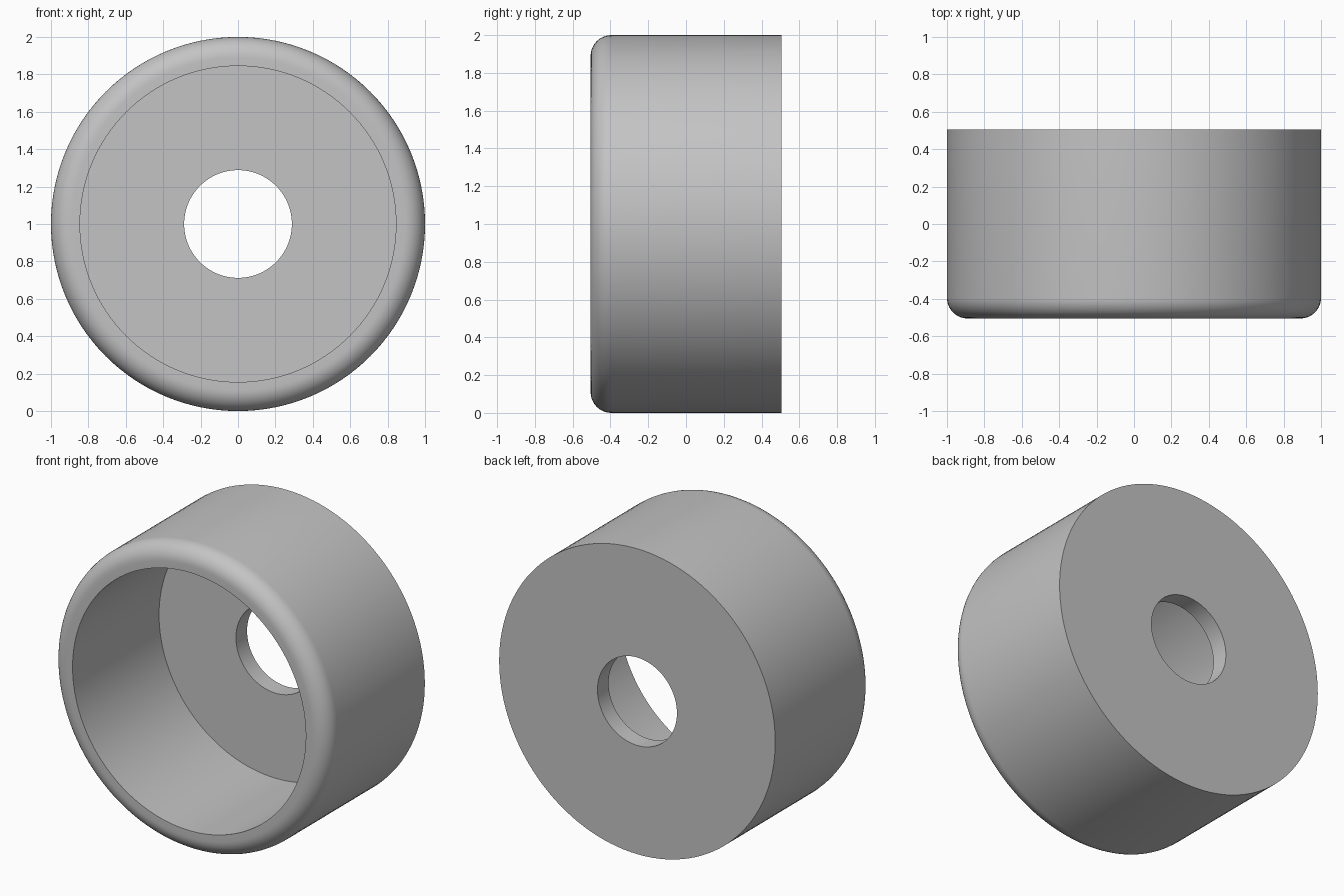
import bpy
import bmesh
import math
from mathutils import Matrix, Vector

cube = bpy.data.objects.get("Cube")
if cube:
    bpy.data.objects.remove(cube, do_unlink=True)

OUTER, INNER, HOLE = 1.0, 0.845, 0.288
HALF, FLOOR, FILLET = 0.505, 0.115, 0.11
SEGMENTS, FILLET_STEPS = 128, 10

grey = bpy.data.materials.new("plain grey")
grey.use_nodes = True
colour = (0.55, 0.55, 0.55, 1)
grey.diffuse_color = colour
grey.node_tree.nodes["Principled BSDF"].inputs["Base Color"].default_value = colour

# Closed cup section as (radius, y): bore, floor, inner wall, rounded rim, outer wall
profile = [(HOLE, HALF), (HOLE, HALF - FLOOR), (INNER, HALF - FLOOR), (INNER, -HALF)]
for i in range(FILLET_STEPS + 1):
    a = math.pi / 2 * i / FILLET_STEPS
    profile.append((OUTER - FILLET + FILLET * math.sin(a),
                    -HALF + FILLET - FILLET * math.cos(a)))
profile.append((OUTER, HALF))

# Revolve the section around the y axis
bm = bmesh.new()
rings = []
for s in range(SEGMENTS):
    turn = Matrix.Rotation(2 * math.pi * s / SEGMENTS, 3, 'Y')
    rings.append([bm.verts.new(turn @ Vector((r, y, 0)) + Vector((0, 0, OUTER)))
                  for r, y in profile])
count = len(profile)
for s in range(SEGMENTS):
    a, b = rings[s], rings[(s + 1) % SEGMENTS]
    for i in range(count):
        j = (i + 1) % count
        bm.faces.new((a[i], a[j], b[j], b[i]))
bmesh.ops.recalc_face_normals(bm, faces=bm.faces[:])

mesh = bpy.data.meshes.new("round_cup")
bm.to_mesh(mesh)
bm.free()
mesh.materials.append(grey)
cup = bpy.data.objects.new("round_cup", mesh)
bpy.context.collection.objects.link(cup)

# Smooth walls and rim, crisp edges at the bore, floor and back
bpy.ops.object.select_all(action='DESELECT')
cup.select_set(True)
bpy.context.view_layer.objects.active = cup
bpy.ops.object.shade_smooth_by_angle(angle=math.radians(30))
